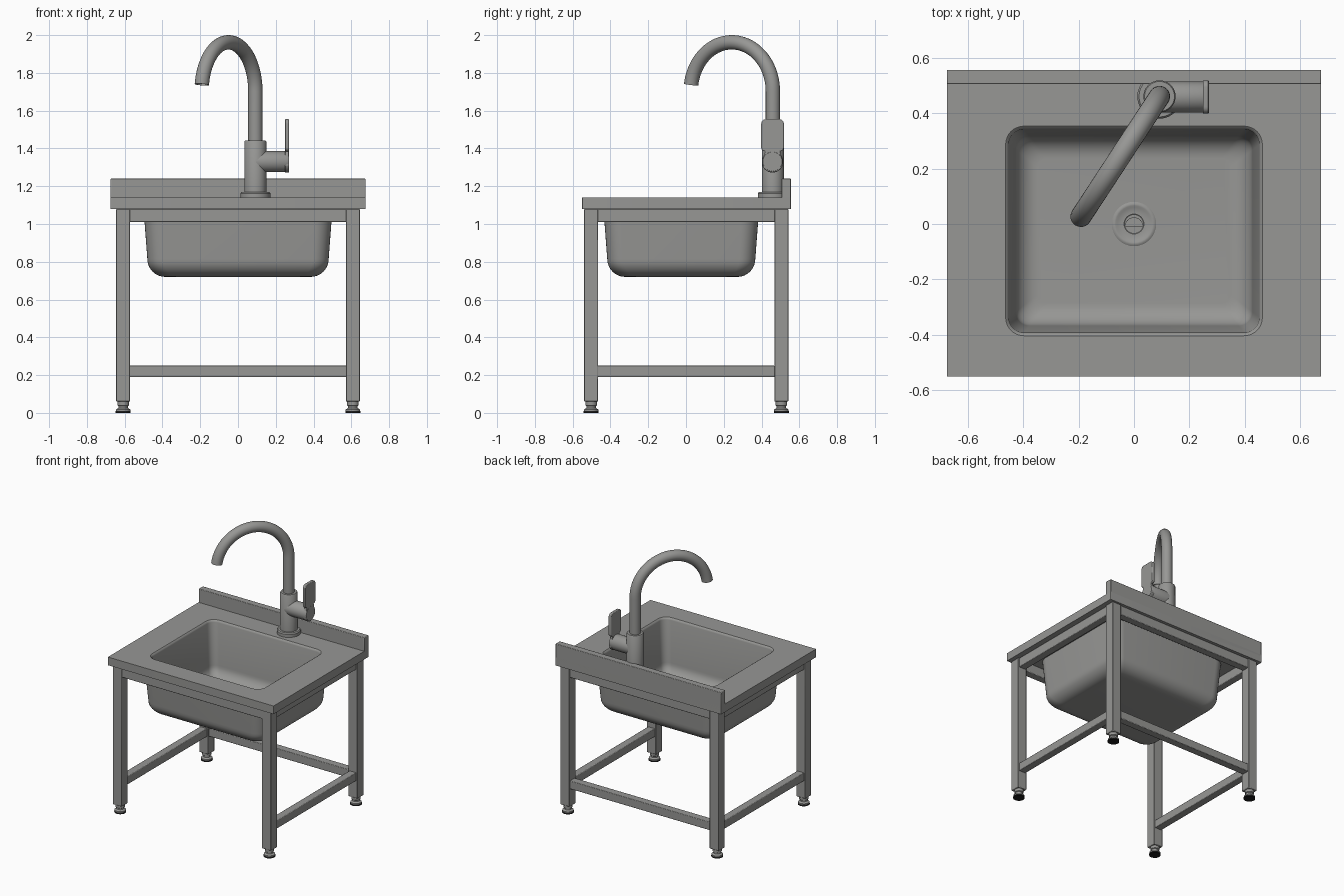
import bpy, bmesh
from math import sin, cos, pi, radians
from mathutils import Vector, Matrix

cube = bpy.data.objects.get("Cube")
if cube:
    bpy.data.objects.remove(cube, do_unlink=True)


def material(name, colour, metallic=0.0):
    m = bpy.data.materials.new(name)
    m.use_nodes = True
    m.diffuse_color = colour
    m.node_tree.nodes["Principled BSDF"].inputs["Base Color"].default_value = colour
    return m


steel = material("brushed steel", (0.31, 0.31, 0.30, 1))
rubber = material("black rubber", (0.01, 0.01, 0.01, 1))


def finish(name, bm, mat, bevel=0.0):
    bmesh.ops.recalc_face_normals(bm, faces=bm.faces)
    mesh = bpy.data.meshes.new(name)
    bm.to_mesh(mesh)
    bm.free()
    mesh.materials.append(mat)
    ob = bpy.data.objects.new(name, mesh)
    bpy.context.collection.objects.link(ob)
    if bevel:
        mod = ob.modifiers.new("soft_edges", "BEVEL")
        mod.width = bevel
        mod.segments = 2
        mod.limit_method = "ANGLE"
    bpy.ops.object.select_all(action="DESELECT")
    ob.select_set(True)
    bpy.context.view_layer.objects.active = ob
    bpy.ops.object.shade_smooth_by_angle(angle=radians(35))
    return ob


def box(name, x, y, z, bevel=0.004):
    """Box from (min, max) pairs."""
    bm = bmesh.new()
    bmesh.ops.create_cube(bm, size=1)
    for v in bm.verts:
        for i, (lo, hi) in enumerate((x, y, z)):
            v.co[i] = (lo + hi) / 2 + v.co[i] * (hi - lo)
    return finish(name, bm, steel, bevel)


def loft(bm, rings, cap=True):
    """Skin between rings of equal point count."""
    loops = [[bm.verts.new(p) for p in ring] for ring in rings]
    n = len(loops[0])
    for a, b in zip(loops, loops[1:]):
        for i in range(n):
            j = (i + 1) % n
            bm.faces.new((a[i], a[j], b[j], b[i]))
    if cap:
        bm.faces.new(loops[0])
        bm.faces.new(loops[-1])


def lathe(name, profile, place, mat=steel, sides=32):
    """Turn a (radius, height) profile about z, then place it."""
    bm = bmesh.new()
    loft(bm, [[(r * cos(2 * pi * i / sides), r * sin(2 * pi * i / sides), h)
               for i in range(sides)] for r, h in profile])
    bm.transform(place)
    return finish(name, bm, mat)


def rounded(hx, hy, radius, z, cy, steps=8):
    """Rounded rectangle ring."""
    pts = []
    for k, (sx, sy) in enumerate(((1, 1), (-1, 1), (-1, -1), (1, -1))):
        for s in range(steps + 1):
            a = pi / 2 * (k + s / steps)
            pts.append((sx * (hx - radius) + radius * cos(a),
                        cy + sy * (hy - radius) + radius * sin(a), z))
    return pts


def bowl_side(hx, hy, corner, bottom, top, fillet, taper):
    """Bowl rings from floor to rim."""
    rings = []
    for s in range(9):
        a = pi / 2 * s / 8
        inset = taper + fillet * (1 - sin(a))
        rings.append(rounded(hx - inset, hy - inset, max(corner - inset * 0.2, 0.02),
                             bottom + fillet * (1 - cos(a)), -0.025))
    rings.append(rounded(hx, hy, corner, top, -0.025))
    return rings


# Worktop and pressed bowl in one continuous skin
bm = bmesh.new()
outside = bowl_side(0.5, 0.412, 0.09, 0.72, 1.08, 0.095, 0.02)
inside = bowl_side(0.452, 0.367, 0.055, 0.745, 1.125, 0.08, 0.025)
lip = [rounded(0.455, 0.37, 0.058, 1.134, -0.025),
       rounded(0.463, 0.378, 0.066, 1.14, -0.025)]
edge = [rounded(0.675, 0.5525, 0.003, z, 0.0025) for z in (1.08, 1.14)]
loft(bm, outside + edge + lip[::-1] + inside[::-1])
finish("worktop_and_bowl", bm, steel)
box("backsplash", (-0.675, 0.675), (0.505, 0.555), (1.08, 1.24))

# Drain with its ring and half-round plug grip
lathe("drain", [(0.08, 0.743), (0.08, 0.749), (0.074, 0.753), (0.066, 0.753),
                (0.06, 0.749), (0.036, 0.749), (0.034, 0.747)], Matrix())
bm = bmesh.new()
arc = [(0.034 * cos(pi * i / 12), 0.034 * sin(pi * i / 12) - 0.01) for i in range(13)]
loft(bm, [[(x, y, z) for x, y in arc] for z in (0.746, 0.758)])
finish("drain_plug_grip", bm, steel)

# Legs with adjustable feet
for side, sx in (("left", 1), ("right", -1)):
    for end, y in (("front", -0.502), ("back", 0.505)):
        x = sx * 0.608
        tag = end + "_" + side
        box(tag + "_leg", (x - 0.037, x + 0.037), (y - 0.037, y + 0.037), (0.06, 1.08))
        at = Matrix.Translation((x, y, 0))
        lathe(tag + "_foot", [(0.031, 0.062), (0.031, 0.04), (0.025, 0.036),
                              (0.025, 0.026), (0.038, 0.018), (0.038, 0.01)], at)
        lathe(tag + "_foot_pad", [(0.038, 0.011), (0.04, 0.008), (0.04, 0)], at, rubber)

    # Side rails, upper and lower
    x0, x1 = sorted((sx * 0.58, sx * 0.636))
    box(side + "_upper_rail", (x0, x1), (-0.47, 0.47), (1.01, 1.08))
    box(side + "_lower_rail", (x0, x1), (-0.47, 0.47), (0.19, 0.25))

# Cross rails; the lower front stays open
box("front_upper_rail", (-0.575, 0.575), (-0.532, -0.475), (1.01, 1.08))
box("back_upper_rail", (-0.575, 0.575), (0.478, 0.535), (1.01, 1.08))
box("back_lower_rail", (-0.575, 0.575), (0.478, 0.535), (0.19, 0.25))

# Tap body
tap = Vector((0.092, 0.46, 0))
lathe("tap_base", [(0.08, 1.139), (0.08, 1.162), (0.074, 1.17), (0.058, 1.17)],
      Matrix.Translation(tap))
lathe("tap_body", [(0.058, 1.16), (0.058, 1.436), (0.054, 1.442), (0.036, 1.442)],
      Matrix.Translation(tap))

# Swan-neck spout: riser, arc, then a short open bore at the tip
out = Vector((-0.548, -0.837, 0)).normalized()
across = Vector((-out.y, out.x, 0))
up = Vector((0, 0, 1))
reach, pivot_z, pipe = 0.26, 1.702, 0.038


def pipe_ring(turn, radius, z=pivot_z):
    radial = -cos(turn) * out + sin(turn) * up
    centre = tap + reach * out + z * up + reach * radial
    return [centre + radius * (cos(2 * pi * i / 24) * radial + sin(2 * pi * i / 24) * across)
            for i in range(24)]


tip = radians(172)
bm = bmesh.new()
rings = [pipe_ring(0, pipe, 1.43)] + [pipe_ring(tip * i / 36, pipe) for i in range(37)]
rings += [pipe_ring(tip, 0.031), pipe_ring(tip - 0.08, 0.031)]
loft(bm, rings)
finish("tap_spout", bm, steel)

# Mixer barrel pointing sideways
lathe("mixer_barrel", [(0.056, 0), (0.056, 0.166), (0.051, 0.176)],
      Matrix.Translation((0.095, 0.458, 1.33)) @ Matrix.Rotation(pi / 2, 4, "Y"))

# Flat lever with rounded top, blending into the barrel end
outline = []
for cy, cz, r, start in ((0.035, 0.2, 0.025, 0), (-0.035, 0.2, 0.025, 90),
                         (-0.04, 0.075, 0.02, 180), (0, 0, 0.058, 200),
                         (0, 0, 0.058, 270), (0.04, 0.075, 0.02, 270)):
    span = 70 if r == 0.058 else 90
    for s in range(7):
        a = radians(start + span * s / 6)
        outline.append((0.458 + cy + r * cos(a), 1.33 + cz + r * sin(a)))
bm = bmesh.new()
loft(bm, [[(x, y, z) for y, z in outline] for x in (0.248, 0.27)])
finish("mixer_lever", bm, steel, 0.004)
